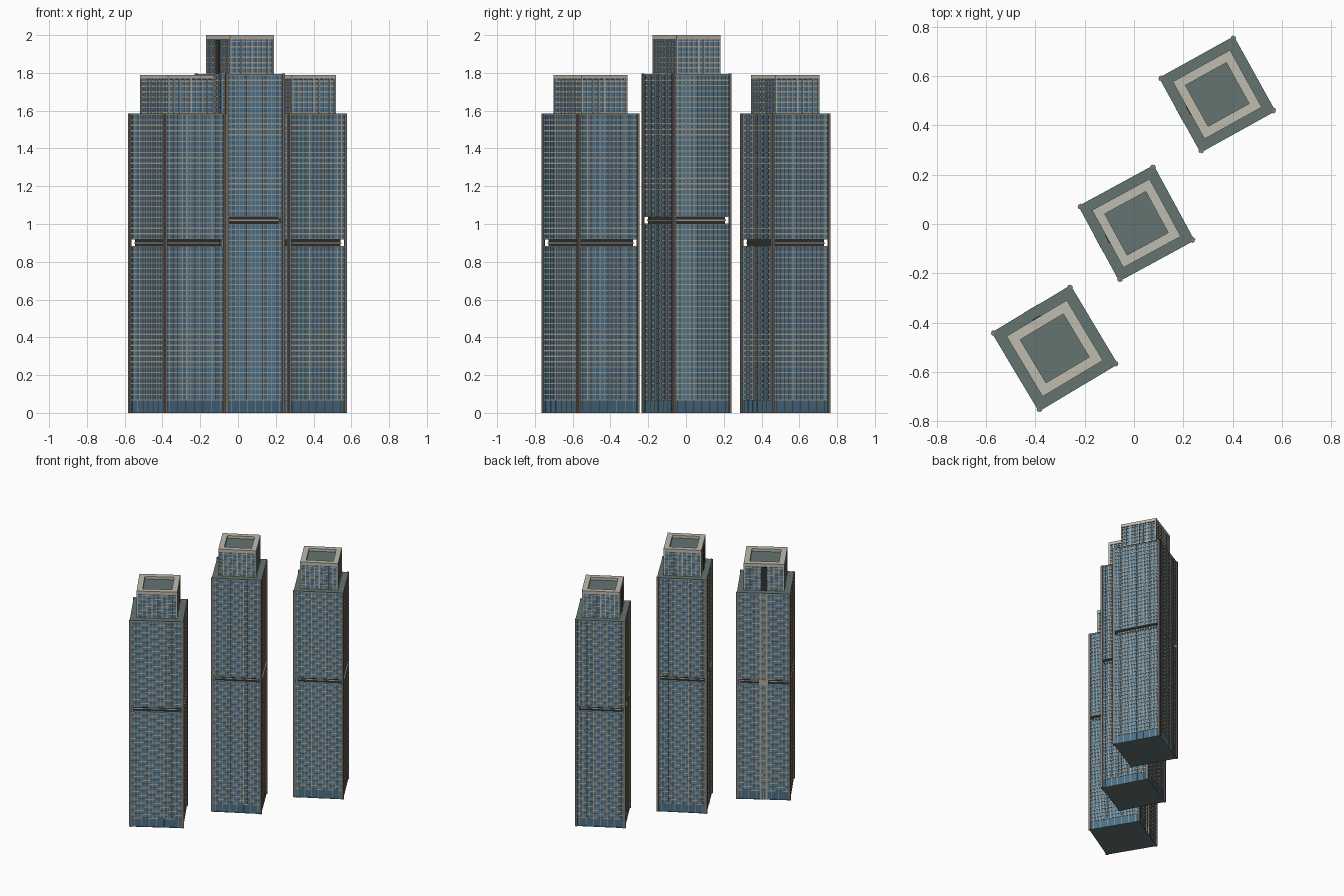
import bpy, bmesh, math
from mathutils import Matrix, Vector

cube = bpy.data.objects.get("Cube")
if cube:
    bpy.data.objects.remove(cube, do_unlink=True)


def material(name, rgb):
    m = bpy.data.materials.new(name)
    m.use_nodes = True
    m.diffuse_color = (*rgb, 1)
    m.node_tree.nodes["Principled BSDF"].inputs["Base Color"].default_value = (*rgb, 1)
    return m


GLASS = material("blue_glass", (0.09, 0.22, 0.35))
DEEP = material("deep_blue_glass", (0.065, 0.16, 0.25))
TRIM = material("tan_trim", (0.46, 0.40, 0.31))
STONE = material("pale_stone", (0.52, 0.50, 0.43))
ROOF = material("grey_green_roof", (0.125, 0.175, 0.165))
FIN = material("brown_grey_fin", (0.23, 0.20, 0.17))
DARK = material("dark_recess", (0.03, 0.035, 0.033))


class Part:
    """Collects boxes in tower space and turns them into one object."""

    def __init__(self, name, mat):
        self.name, self.mat, self.bm = name, mat, bmesh.new()

    def box(self, lo, hi, side=0):
        lo, hi = Vector(lo), Vector(hi)
        size = hi - lo
        m = (Matrix.Rotation(side * math.pi / 2, 4, "Z")
             @ Matrix.Translation((lo + hi) / 2) @ Matrix.Diagonal((*size, 1)))
        bmesh.ops.create_cube(self.bm, size=1, matrix=m)

    def block(self, half, z0, z1):
        self.box((-half, -half, z0), (half, half, z1))

    def ring(self, outer, inner, z0, z1):
        for s in range(4):
            self.box((-outer, -outer, z0), (inner, -inner, z1), s)

    def finish(self, place):
        me = bpy.data.meshes.new(self.name)
        self.bm.to_mesh(me)
        self.bm.free()
        me.materials.append(self.mat)
        ob = bpy.data.objects.new(self.name, me)
        ob.matrix_world = place
        bpy.context.collection.objects.link(ob)


BASE = 0.065      # lobby height
BAND = 0.034      # open floor height


def tower(name, x, y, angle, h, height, band, service_side):
    parts = []

    def part(label, mat):
        p = Part(f"{name}_{label}", mat)
        parts.append(p)
        return p

    g = h - 0.007                 # glass face
    b0, b1 = band - BAND / 2, band + BAND / 2
    spans = ((BASE, b0), (b1, height))
    top = height + 0.207
    c = h * 0.755                 # crown half width
    hole = h * 0.54               # roof well half width

    # Glass shafts, lobby and recessed open floor
    part("lobby_glass", DEEP).block(g, 0.003, BASE)
    shaft = part("shaft_glass", GLASS)
    for z0, z1 in spans:
        shaft.block(g, z0, z1)
    part("open_floor_core", DARK).block(h - 0.026, b0, b1)
    part("open_floor_rail", TRIM).ring(h - 0.022, h - 0.026, band - 0.003, band + 0.003)

    # Floor lines
    ribs = part("floor_lines", TRIM)
    for z0, z1 in spans:
        count = round((z1 - z0) / 0.029)
        for i in range(count + 1):
            z = z0 + (z1 - z0 - 0.006) * i / count
            ribs.ring(g + 0.004, g - 0.002, z, z + 0.006)

    # Mullions, with broader piers near the middle of each face
    mullions = part("mullions", TRIM)
    dark_bays = part("dark_bays", DEEP)
    bays = 14
    for s in range(4):
        for i in range(1, bays):
            u = g * (2 * i / bays - 1)
            w = 0.0035 if i in (5, 9) else 0.0018
            for z0, z1 in spans:
                mullions.box((u - w, -g - 0.003, z0), (u + w, -g + 0.002, z1), s)
            if i % 2:
                mullions.box((u - 0.0015, -g - 0.003, 0.003),
                             (u + 0.0015, -g + 0.002, BASE), s)
        for i in (1, 4, 9, 12):
            u = g * (2 * i / bays - 1)
            for z0, z1 in spans:
                dark_bays.box((u, -g - 0.001, z0), (u + 2 * g / bays, -g + 0.002, z1), s)

    # Paired corner fins, running past the open floor
    fins = part("corner_fins", FIN)
    for s in range(4):
        for e in (-1, 1):
            u = e * (h - 0.009)
            fins.box((u - 0.006, -h - 0.002, 0), (u + 0.006, -h + 0.008, height + 0.003), s)

    # Roof deck and underside
    roof = part("roof_deck", ROOF)
    roof.block(g + 0.005, height - 0.002, height + 0.002)
    part("underside", ROOF).block(g + 0.003, 0, 0.004)

    # Crown: glass box, stone grid, coping around a sunken roof
    well = top - 0.02
    crown = part("crown_glass", GLASS)
    crown.block(c - 0.006, height, well - 0.004)
    roof.block(hole + 0.005, well - 0.006, well)
    part("crown_coping", STONE).ring(c, hole, well - 0.002, top)
    grid = part("crown_grid", TRIM)
    for i in range(7):
        z = height + 0.002 + 0.028 * i
        grid.ring(c - 0.002, c - 0.008, z, z + 0.007)
    piers = part("crown_piers", STONE)
    for s in range(4):
        for i in range(9):
            u = (c - 0.005) * (i / 4 - 1)
            w = 0.005 if i in (0, 4, 8) else 0.003
            piers.box((u - w, -c, height), (u + w, -c + 0.008, well), s)

    # Service strip on one face, with a dark slot in the crown
    strip = part("service_strip", TRIM)
    for e in (-1, 1):
        u = e * 0.02
        strip.box((u - 0.006, -g - 0.006, 0.003), (u + 0.006, -g + 0.002, height), service_side)
    strip.box((-0.035, -g - 0.006, b0 - 0.004), (0.035, -g + 0.03, b1 + 0.004), service_side)
    part("crown_slot", DARK).box((-0.02, -c - 0.003, height + 0.002),
                                 (0.02, -c + 0.004, top - 0.025), service_side)

    place = Matrix.Translation((x, y, 0)) @ Matrix.Rotation(math.radians(angle), 4, "Z")
    for p in parts:
        p.finish(place)


tower("back_tower", 0.338, 0.526, 29, 0.176, 1.583, 0.90, 3)
tower("middle_tower", 0.01, 0.003, 28.5, 0.176, 1.793, 1.02, 3)
tower("front_tower", -0.322, -0.505, 30.9, 0.189, 1.583, 0.90, 2)
